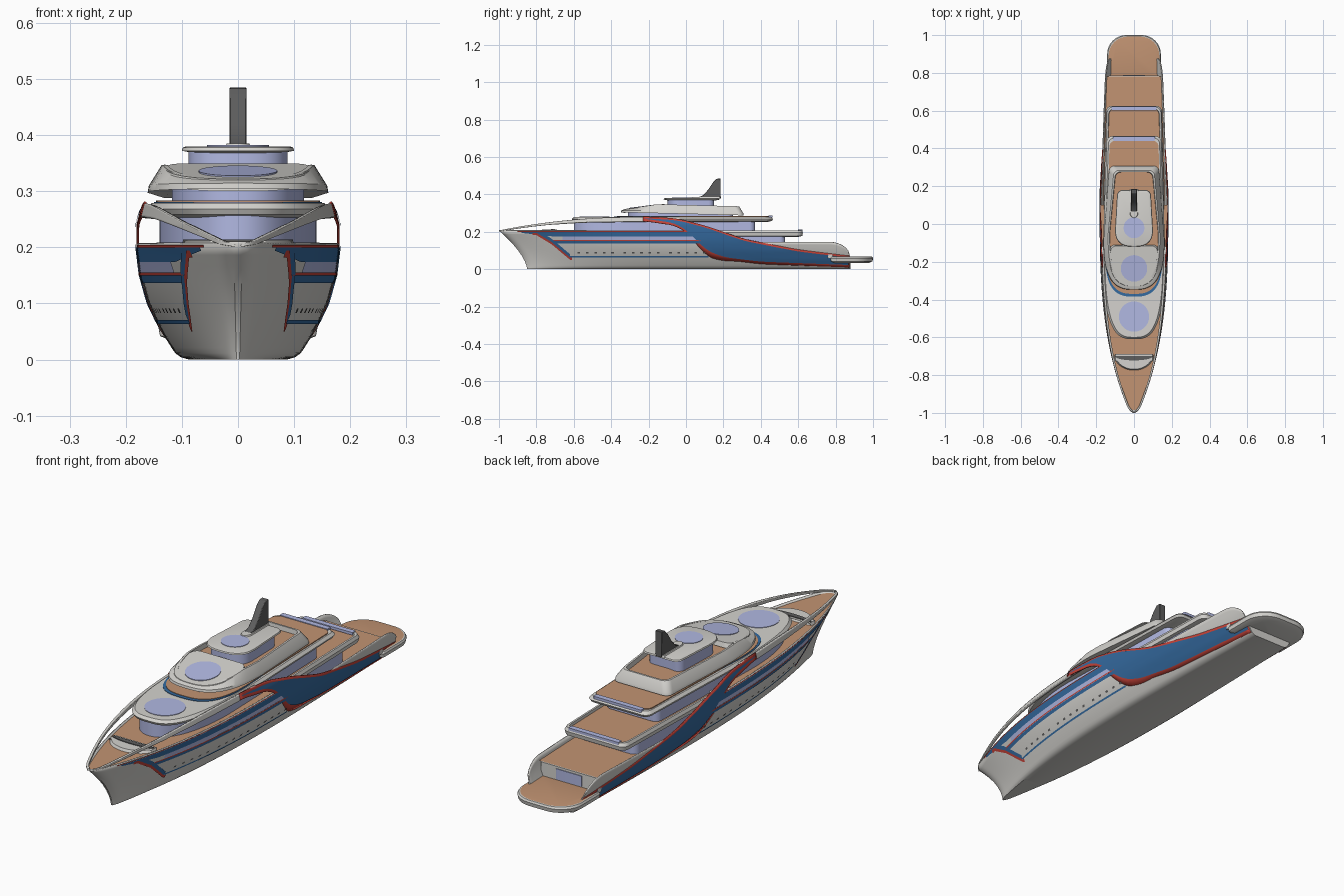
import bpy, bmesh, math

if "Cube" in bpy.data.objects:
    bpy.data.objects.remove(bpy.data.objects["Cube"])

def material(name, rgb):
    m = bpy.data.materials.new(name)
    m.diffuse_color = (*rgb, 1)
    m.use_nodes = True
    m.node_tree.nodes["Principled BSDF"].inputs["Base Color"].default_value = m.diffuse_color
    return m

WHITE = material("warm_white", (0.66, 0.65, 0.62))
BLUE = material("deep_blue", (0.035, 0.145, 0.35))
RED = material("red_trim", (0.55, 0.055, 0.04))
TEAK = material("teak", (0.54, 0.295, 0.17))
GLASS = material("pale_glass", (0.44, 0.48, 0.76))
DARK = material("dark_grey", (0.11, 0.11, 0.11))

def build(name, verts, faces, mats, idx=None, thick=0, bevel=0):
    bm = bmesh.new()
    vs = [bm.verts.new(v) for v in verts]
    for k, f in enumerate(faces):
        face = bm.faces.new([vs[i] for i in f])
        face.material_index = idx[k] if idx else 0
    bmesh.ops.remove_doubles(bm, verts=bm.verts, dist=1e-5)
    bmesh.ops.recalc_face_normals(bm, faces=bm.faces)
    me = bpy.data.meshes.new(name)
    bm.to_mesh(me)
    bm.free()
    for m in mats:
        me.materials.append(m)
    ob = bpy.data.objects.new(name, me)
    bpy.context.collection.objects.link(ob)
    if thick:
        s = ob.modifiers.new("thickness", 'SOLIDIFY')
        s.thickness, s.offset = thick, -1
    if bevel:
        b = ob.modifiers.new("soft_edge", 'BEVEL')
        b.width, b.segments, b.limit_method = bevel, 2, 'ANGLE'
    return ob

def interp(pts, v):
    if v <= pts[0][0]:
        return pts[0][1]
    for (a, p), (b, q) in zip(pts, pts[1:]):
        if v <= b:
            return p + (q - p) * (v - a) / (b - a)
    return pts[-1][1]

def smooth(pts, v, d=0.04):
    return sum(interp(pts, v + d * k / 2) for k in range(-2, 3)) / 5

# Hull shape: stem curve, section widths and stern taper
SECTION = [(0, .088), (.004, .102), (.012, .113), (.05, .137), (.1, .160), (.15, .174),
           (.2, .180), (.24, .180), (.28, .170)]

def stem(z):
    return -0.85 - 0.15 * (min(max(z, 0), .205) / .205) ** 1.6

def side_x(y, z):
    d = max(y - stem(z), 0)
    t = min(d / 1.1, 1)
    tip = (.008 + .07 * min(z, .205)) * (.35 + .65 * math.sqrt(min(d / .03, 1)))
    x = tip + (interp(SECTION, z) - tip) * (1 - (1 - t) ** 3)
    return x * (1 - .14 * min(max((y - .1) / .8, 0), 1) ** 1.5)

def sheer(y):
    if y > .76:
        return .06 + .085 * math.sqrt(max(0, 1 - ((y - .76) / .12) ** 2))
    t = min(max((y - .05) / .3, 0), 1)
    return .207 - .062 * t * t * (3 - 2 * t)

# Hull
N = 140
V = [1, .9, .8, .65, .5, .35, .2, .1, .055, .02, 0]
R = len(V)
verts, faces = [], []
for i in range(N + 1):
    u = i / N
    top = sheer(-1 + 1.88 * u)
    ring = []
    for v in V:
        z = top * v
        y = stem(z) + u * (.88 - stem(z))
        ring.append((side_x(y, z), y, z))
    verts += ring + [(-x, y, z) for x, y, z in reversed(ring)]
W = 2 * R
for i in range(N):
    for j in range(W - 1):
        a = i * W + j
        faces.append((a, a + 1, a + W + 1, a + W))
for base in (0, N * W):
    for j in range(R - 1):
        faces.append((base + j, base + j + 1, base + W - 2 - j, base + W - 1 - j))
build("hull", verts, faces, [WHITE], thick=.005)

def side_patch(name, y0, y1, low, high, mat, off=.002, thick=0, ny=48, nz=6):
    """Skin following the hull side between two height curves, on both sides."""
    vs, fs = [], []
    for sx in (1, -1):
        base = len(vs)
        for i in range(ny + 1):
            y = y0 + (y1 - y0) * i / ny
            a, b = low(y), high(y)
            for j in range(nz + 1):
                z = a + (b - a) * j / nz
                vs.append((sx * (side_x(y, z) + off), y, z))
        for i in range(ny):
            for j in range(nz):
                k = base + i * (nz + 1) + j
                f = (k, k + nz + 1, k + nz + 2, k + 1)
                fs.append(f if sx > 0 else f[::-1])
    return build(name, vs, fs, [mat], thick=thick)

def flat(z):
    return lambda y: z

# Sweeping blue wing with red edging, broadest where the wing turns aft
WT = [(-.22, .278), (-.05, .268), (.1, .230), (.31, .157), (.6, .10), (.88, .066)]
WB = [(-.22, .270), (-.05, .245), (.02, .195), (.1, .105), (.2, .064), (.4, .040), (.88, .022)]
side_patch("wing_edging", -.23, .875,
           lambda y: smooth(WB, y) - .013 - .018 * max(0, 1 - abs(y - .13) / .14),
           lambda y: smooth(WT, y) + .004, RED, .001, .004)
side_patch("wing", -.22, .87, lambda y: smooth(WB, y), lambda y: smooth(WT, y) - .006, BLUE, .003)

# Hull side bands
side_patch("upper_band", -.88, .06, lambda y: .174 + .02 * max(0, (-.7 - y) / .18), flat(.200), BLUE)
side_patch("upper_trim", -.90, .06, flat(.200), flat(.204), RED, .001)
side_patch("hull_window_band", -.66, .06, flat(.155), flat(.174), GLASS)
side_patch("middle_band", -.72, .08, flat(.136), flat(.150), BLUE)
side_patch("middle_trim", -.72, .08, flat(.150), flat(.155), RED, .003)
side_patch("lower_band", -.62, .12, flat(.063), flat(.070), BLUE)
diag = [(-.80, .198), (-.72, .150), (-.62, .066)]
side_patch("slanted_band", -.79, -.62, lambda y: interp(diag, y) - .004,
           lambda y: min(.19, interp(diag, y) + .014), BLUE, .003)
side_patch("slanted_trim", -.82, -.61, lambda y: interp(diag, y) - .016,
           lambda y: interp(diag, y) - .004, RED, .003)
for k in range(15):
    y = -.58 + k * .045 + .02 * (k // 5)
    side_patch("porthole", y, y + .014, flat(.083), flat(.091), DARK, .002, ny=1, nz=1)

# Arched bulwark arms from the bow up to the bridge deck
def arm_top(y):
    return .207 + .071 * (1 - (1 - min((y + 1) / .7, 1)) ** 2)
side_patch("bow_arm", -1, -.12, lambda y: arm_top(y) - .006 - .018 * min(1, (y + 1) / .6),
           arm_top, WHITE, 0, .010)

def hull_deck(name, y0, y1, z, n=60):
    vs, fs = [], []
    for i in range(n + 1):
        y = y0 + (y1 - y0) * i / n
        x = side_x(y, z) - .004
        vs += [(x, y, z), (-x, y, z)]
    for i in range(n):
        fs.append((2 * i, 2 * i + 1, 2 * i + 3, 2 * i + 2))
    build(name, vs, fs, [TEAK])
hull_deck("foredeck", -.985, .1, .2)
hull_deck("aft_deck", 0, .78, .125)

def outline(y0, y1, w, lf, n=2, wa=None, r=.03, inset=0):
    """Plan shape: rounded front of length lf, rounded aft corners of radius r."""
    wa = (wa or w) - inset
    y0, y1, w = y0 + inset, y1 - inset, w - inset
    pts = []
    for i in range(25):
        a = math.pi / 2 * i / 24
        pts.append((w * math.sin(a) ** (2 / n), y0 + lf * (1 - max(0, math.cos(a)) ** (2 / n))))
    for i in range(9):
        a = math.pi / 2 * i / 8
        pts.append((wa - r + r * math.cos(a), y1 - r + r * math.sin(a)))
    return pts + [(-x, y) for x, y in reversed(pts[1:])]

def slab(name, plan, rings, mats, tilt=0, lip=None):
    """Stack of (inset, height) rings, capped at both ends; the top cap takes the last
    material. lip = (height, length): the rim above that height fades out at the front."""
    vs, fs, idx = [], [], []
    for inset, z in rings:
        for x, y in outline(**plan, inset=inset):
            d = y - plan["y0"]
            h = z
            if lip and z > lip[0]:
                h = lip[0] + (z - lip[0]) * min(1, .1 + d / lip[1])
            vs.append((x, y, h + tilt * d))
    n = len(vs) // len(rings)
    for k in range(len(rings) - 1):
        for j in range(n):
            j2 = (j + 1) % n
            fs.append((k * n + j, k * n + j2, k * n + n + j2, k * n + n + j))
    idx = [0] * len(fs) + [0, len(mats) - 1]
    fs += [tuple(range(n))[::-1], tuple(range(len(vs) - n, len(vs)))]
    return build(name, vs, fs, mats, idx)

def P(y0, y1, w, lf, n=2, wa=None, r=.03):
    return dict(y0=y0, y1=y1, w=w, lf=lf, n=n, wa=wa, r=r)

# Glass deck houses
slab("main_house", P(0, .53, .145, .05, 2, .135), [(0, .125), (0, .18)], [GLASS])
slab("upper_house", P(-.60, .37, .14, .35, 2.2, .125), [(0, .2), (0, .262)], [GLASS])
slab("bridge_house", P(-.31, .25, .118, .2, 2.4, .11), [(0, .275), (0, .310)], [GLASS])
slab("top_house", P(-.10, .15, .088, .07, 2.4, .08), [(0, .312), (0, .372)], [GLASS])

# Deck slabs with sunken teak floors
slab("main_slab", P(0, .625, .162, .05, 3, .148),
     [(.025, .172), (.003, .178), (0, .195), (.006, .208), (.014, .208), (.016, .197)], [WHITE, TEAK])
slab("upper_slab", P(-.61, .465, .164, .5, 3, .145),
     [(.03, .252), (.005, .258), (0, .268), (.010, .279)], [WHITE])
slab("upper_deck_edge", P(-.385, .40, .150, .22, 2.8, .12), [(0, .278), (0, .281)], [BLUE])
slab("upper_deck_teak", P(-.37, .44, .146, .22, 2.8, .130), [(0, .279), (0, .283)], [TEAK])
slab("bridge_slab", P(-.35, .31, .163, .27, 2.8, .135),
     [(.03, .308), (.002, .304), (.004, .316), (.026, .352), (.034, .352), (.036, .332)],
     [WHITE, TEAK], tilt=-.025, lip=(.314, .22))
slab("bridge_roof", P(-.335, -.11, .138, .2, 2.7, .13), [(0, .30), (.006, .321)], [WHITE], tilt=.13)
slab("top_slab", P(-.12, .18, .1, .09, 2.6, .09),
     [(.02, .368), (0, .372), (.002, .378), (.008, .380)], [WHITE])

# Glass screens along the aft deck edges
for y, z, w in ((.612, .206, .118), (.452, .281, .112)):
    slab("aft_screen", P(y - .012, y + .011, w, .004, 6, r=.004), [(0, z - .006), (0, z + .005)], [GLASS])

# Round skylights
slab("fore_skylight", P(-.57, -.41, .08, .08, r=.08), [(0, .276), (0, .281)], [GLASS])
slab("bridge_skylight", P(-.305, -.165, .07, .07, r=.07), [(0, .318), (0, .3275)], [GLASS], tilt=.13)
slab("top_skylight", P(-.075, .035, .055, .055, r=.055), [(0, .376), (0, .382)], [GLASS])

# Bow breakwater
slab("breakwater", P(-.775, -.69, .104, .08, 2), [(0, .198), (.006, .211)], [WHITE])
slab("breakwater_top", P(-.722, -.70, .098, .02, 2, r=.002), [(0, .2), (0, .214)], [DARK])

# Swim platform, cockpit step and door
slab("swim_platform", P(.77, 1, .142, .02, 6, r=.1),
     [(.02, .034), (.003, .042), (0, .058), (.004, .066), (.008, .067)], [WHITE, TEAK])
slab("cockpit_step", P(.755, .785, .135, .01, 6, r=.004), [(0, .06), (0, .1245)], [WHITE])
slab("cockpit_door", P(.78, .788, .06, .003, 6, r=.002), [(0, .07), (0, .115)], [GLASS])

# Mast fin with low fairing
side = [(.05, .378), (.09, .394), (.118, .424), (.145, .465), (.163, .483), (.184, .485), (.186, .378)]
m = len(side)
mv = [(x, y, z) for x in (-.015, .015) for y, z in side]
mf = [tuple(range(m)), tuple(range(m, 2 * m))]
mf += [(i, (i + 1) % m, m + (i + 1) % m, m + i) for i in range(m)]
build("mast", mv, mf, [DARK], bevel=.002)
slab("mast_fairing", P(.03, .185, .024, .03, r=.006), [(0, .376), (.004, .385)], [WHITE])

bpy.ops.object.select_all(action='SELECT')
bpy.context.view_layer.objects.active = bpy.data.objects["hull"]
bpy.ops.object.shade_smooth_by_angle(angle=math.radians(32))
